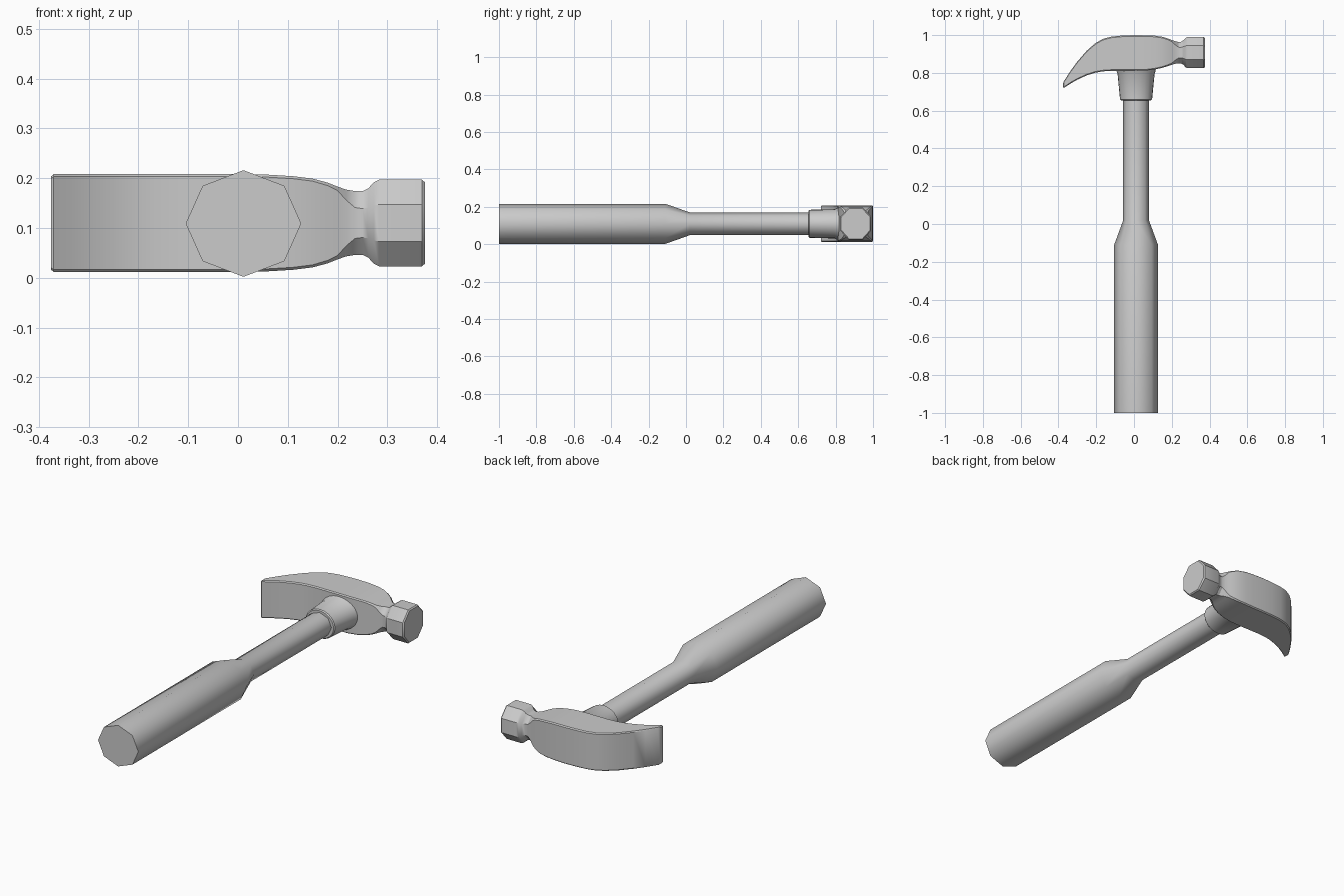
import bpy, bmesh, math

CX, CZ = 0.011, 0.109      # handle axis
HZ = 0.11                  # head mid height


def loft(name, rings, angle):
    """Skin a list of equal-sized rings and cap both ends."""
    bm = bmesh.new()
    loops = [[bm.verts.new(p) for p in ring] for ring in rings]
    n = len(loops[0])
    for a, b in zip(loops, loops[1:]):
        for i in range(n):
            bm.faces.new((a[i], a[(i + 1) % n], b[(i + 1) % n], b[i]))
    bm.faces.new(loops[0])
    bm.faces.new(loops[-1])
    bmesh.ops.recalc_face_normals(bm, faces=bm.faces)
    mesh = bpy.data.meshes.new(name)
    bm.to_mesh(mesh)
    bm.free()
    ob = bpy.data.objects.new(name, mesh)
    bpy.context.collection.objects.link(ob)
    bpy.ops.object.select_all(action='DESELECT')
    bpy.context.view_layer.objects.active = ob
    ob.select_set(True)
    bpy.ops.object.shade_smooth_by_angle(angle=math.radians(angle))
    return ob


def oval(y, rx, rz, sides):
    return [(CX + rx * math.cos(math.tau * i / sides), y,
             CZ + rz * math.sin(math.tau * i / sides)) for i in range(sides)]


def chamfered(x, y0, y1, hz, cy, cz):
    """Rectangle across the head with its corners cut off."""
    z0, z1 = HZ - hz, HZ + hz
    return [(x, y0 + cy, z0), (x, y1 - cy, z0), (x, y1, z0 + cz), (x, y1, z1 - cz),
            (x, y1 - cy, z1), (x, y0 + cy, z1), (x, y0, z1 - cz), (x, y0, z0 + cz)]


# Eight-sided handle: thick grip, taper, thin shaft
loft("handle", [oval(y, rx, rz, 8) for y, rx, rz in
                [(-1, .116, .107), (-.11, .116, .107), (.02, .068, .061), (.75, .068, .061)]], 50)

# Collar flaring up into the head
loft("collar", [oval(y, rx, rz, 24) for y, rx, rz in
                [(.655, .080, .070), (.66, .085, .075), (.795, .098, .078),
                 (.805, .102, .084), (.83, .106, .088)]], 35)

# Head: claw, body, neck and octagonal striking face in one skin
sections = [
    # x, bottom y, top y, half depth, chamfer y, chamfer z
    (-.375, .724, .746, .094, .004, .004),
    (-.370, .721, .758, .098, .005, .005),
    (-.335, .744, .812, .098, .006, .005),
    (-.300, .764, .860, .098, .006, .005),
    (-.250, .787, .918, .098, .006, .005),
    (-.205, .801, .957, .098, .006, .005),
    (-.165, .808, .980, .098, .006, .005),
    (-.120, .811, .992, .098, .006, .005),
    (-.060, .811, .998, .098, .006, .005),
    (.000, .811, 1.000, .098, .006, .005),
    (.060, .812, .999, .097, .006, .005),
    (.110, .818, .997, .094, .006, .005),
    (.150, .827, .991, .089, .006, .005),
    (.180, .836, .982, .081, .007, .006),
    (.200, .843, .974, .073, .009, .008),
    (.217, .848, .968, .067, .018, .021),
    (.235, .851, .964, .064, .028, .033),
    (.250, .850, .965, .064, .030, .035),
    (.262, .843, .973, .070, .034, .039),
    (.273, .830, .985, .082, .042, .047),
    (.283, .825, .990, .087, .045, .050),
    (.369, .825, .990, .087, .045, .050),
    (.375, .830, .985, .082, .043, .048),
]
loft("head", [chamfered(*s) for s in sections], 32)
